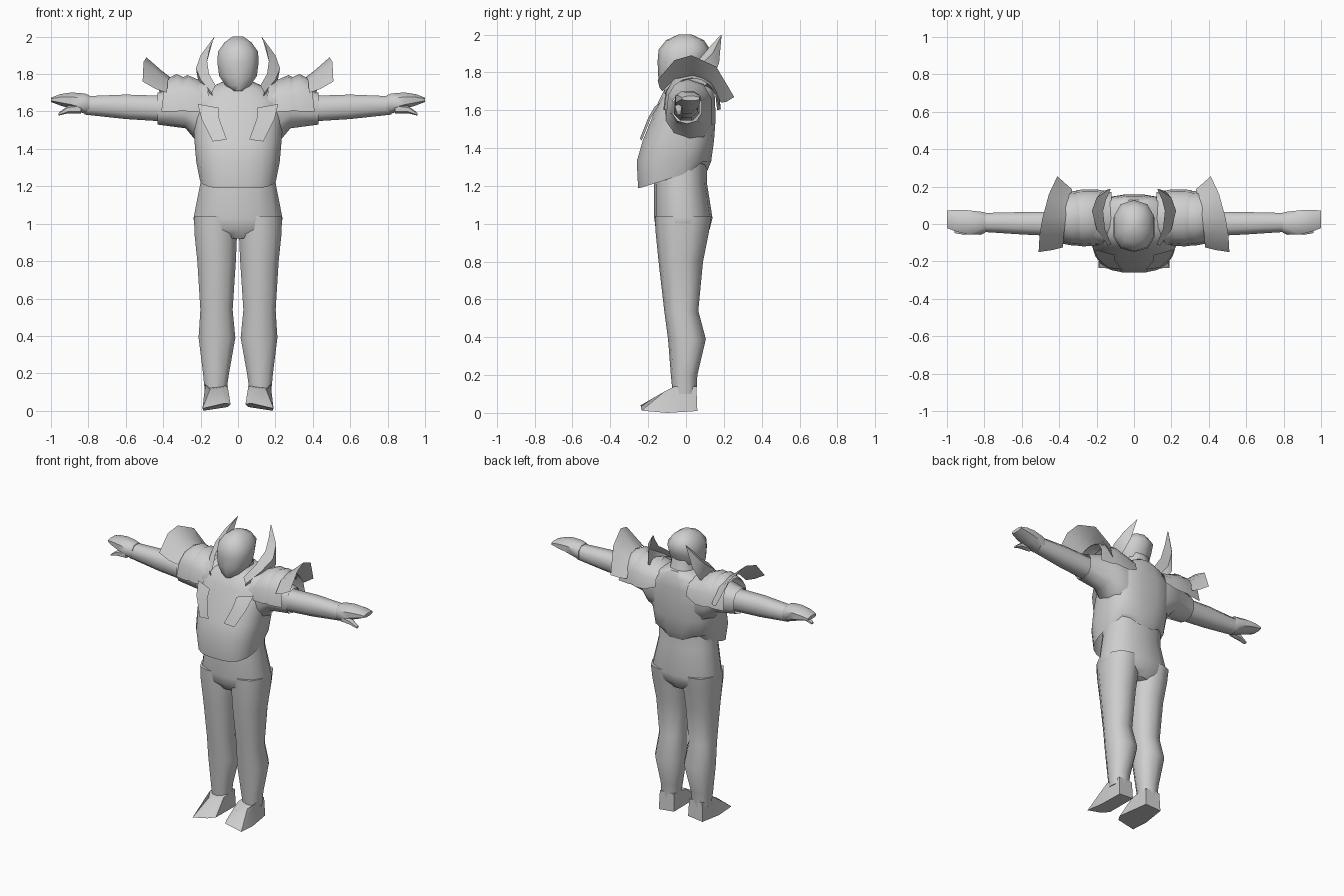
import bpy, math

grey = bpy.data.materials.new("light grey")
grey.diffuse_color = (0.62, 0.62, 0.62, 1)


def make(name, verts, faces, mirror=False, angle=50):
    me = bpy.data.meshes.new(name)
    me.from_pydata(verts, [], faces)
    me.materials.append(grey)
    ob = bpy.data.objects.new(name, me)
    bpy.context.collection.objects.link(ob)
    bpy.ops.object.select_all(action='DESELECT')
    ob.select_set(True)
    bpy.context.view_layer.objects.active = ob
    bpy.ops.object.mode_set(mode='EDIT')
    bpy.ops.mesh.select_all(action='SELECT')
    bpy.ops.mesh.normals_make_consistent(inside=False)
    bpy.ops.object.mode_set(mode='OBJECT')
    bpy.ops.object.shade_smooth_by_angle(angle=math.radians(angle))
    if mirror:
        m = ob.modifiers.new("mirror", 'MIRROR')
        m.use_mirror_merge = False
    return ob


def loft(name, rings, n=8, axis='z', mirror=False, caps=(True, True), power=0.85,
         shift=None, angle=50):
    """Rings are (position, low a, high a, low b, high b); a,b = x,y or y,z."""
    verts, faces = [], []
    for i, (p, a0, a1, b0, b1) in enumerate(rings):
        for k in range(n):
            t = 2 * math.pi * (k + 0.5) / n
            c, s = math.cos(t), math.sin(t)
            c = math.copysign(abs(c) ** power, c)
            s = math.copysign(abs(s) ** power, s)
            a = (a0 + a1) / 2 + (a1 - a0) / 2 * c
            b = (b0 + b1) / 2 + (b1 - b0) / 2 * s
            v = (a, b, p) if axis == 'z' else (p, a, b)
            verts.append(shift(i, v) if shift else v)
    for i in range(len(rings) - 1):
        for k in range(n):
            j = (k + 1) % n
            faces.append((i * n + k, i * n + j, (i + 1) * n + j, (i + 1) * n + k))
    if caps[0]:
        faces.append(tuple(range(n))[::-1])
    if caps[1]:
        faces.append(tuple(range((len(rings) - 1) * n, len(rings) * n)))
    return make(name, verts, faces, mirror, angle)


def strip(name, rows, mirror=True, angle=50):
    """Open sheet through rows of points."""
    m = len(rows[0])
    verts = [p for r in rows for p in r]
    faces = [(i * m + k, i * m + k + 1, (i + 1) * m + k + 1, (i + 1) * m + k)
             for i in range(len(rows) - 1) for k in range(m - 1)]
    return make(name, verts, faces, mirror, angle)


# legs
loft("leg", [(0.10, .06, .18, -.07, .055), (0.20, .045, .19, -.08, .06),
             (0.39, .01, .215, -.095, .105), (0.54, .025, .205, -.115, .065),
             (0.80, .007, .222, -.145, .09), (0.95, .0, .238, -.16, .12),
             (1.04, .0, .24, -.165, .135)], n=10, mirror=True)

# hips and waist
loft("hips", [(0.92, -.15, .15, -.12, .09), (0.97, -.235, .235, -.16, .125),
              (1.03, -.243, .243, -.168, .14), (1.22, -.205, .205, -.168, .11),
              (1.40, -.2, .2, -.15, .11)], n=14)

# boots: wedge sole with sloping instep
foot = [(.055, .055, .02), (.04, -.19, .035), (.07, -.24, .04), (.19, -.235, .012),
        (.185, -.1, 0), (.17, .06, .01),
        (.06, .05, .14), (.055, -.08, .13), (.09, -.11, .115), (.15, -.11, .115),
        (.175, -.06, .14), (.165, .055, .14)]
make("foot", foot, [(5, 4, 3, 2, 1, 0), (6, 7, 8, 9, 10, 11)] +
     [(k, (k + 1) % 6, 6 + (k + 1) % 6, 6 + k) for k in range(6)], True, 40)


# barrel chest: hem dips to a point in front and is scalloped behind
def hem(i, v):
    x, y, z = v
    if i == 0:
        if y < 0:
            z = 1.265 - .075 * min(1, -y / .24)
        else:
            z = 1.30 + .03 * math.cos(x * 45)
    return (x, y, z)


loft("chest", [(1.25, -.205, .205, -.255, .115), (1.33, -.225, .225, -.262, .135),
               (1.44, -.235, .235, -.23, .15), (1.55, -.24, .24, -.185, .158),
               (1.65, -.24, .24, -.145, .155), (1.72, -.17, .17, -.11, .15),
               (1.76, -.08, .08, -.06, .13)], n=20, caps=(False, True), power=.75, shift=hem)

# lapel plates lying on the chest
strip("lapel_plate", [[(.105, -.165, 1.62), (.215, -.135, 1.64)],
                      [(.10, -.2, 1.56), (.195, -.185, 1.56)],
                      [(.06, -.244, 1.45), (.135, -.234, 1.44)]])

# belt tab
strip("belt_tab", [[(-.1, -.172, 1.27), (.1, -.172, 1.27)],
                   [(-.1, -.176, 1.19), (.1, -.176, 1.19)]], mirror=False)

# sleeves, arms, hands
loft("sleeve", [(.16, -.12, .14, 1.41, 1.77), (.23, -.11, .14, 1.45, 1.76),
                (.28, -.09, .12, 1.51, 1.74), (.43, -.075, .085, 1.53, 1.70)],
     n=10, axis='x', mirror=True, caps=(False, False))
loft("arm", [(.36, -.07, .075, 1.54, 1.69), (.44, -.068, .07, 1.545, 1.69),
             (.60, -.06, .068, 1.555, 1.695), (.82, -.045, .062, 1.58, 1.685)],
     n=8, axis='x', mirror=True)
loft("hand", [(.795, -.05, .065, 1.585, 1.69), (.82, -.062, .07, 1.585, 1.7),
              (.89, -.06, .078, 1.61, 1.705), (.95, -.045, .08, 1.63, 1.695),
              (1.0, -.025, .075, 1.65, 1.675)], n=8, axis='x', mirror=True)
loft("thumb", [(.84, -.055, -.015, 1.59, 1.64), (.91, -.06, -.02, 1.59, 1.63),
               (.96, -.05, -.025, 1.578, 1.592)], n=6, axis='x', mirror=True)


# layered shoulder pads: arches over the shoulder
def arch(x, y0, y1, z0, z1, lean=0):
    pts = []
    for k in range(9):
        t = math.pi * k / 8
        s = math.sin(t) ** .75
        pts.append((x + lean * (1 - s), (y0 + y1) / 2 - (y1 - y0) / 2 * math.cos(t),
                    z0 + (z1 - z0) * s))
    return pts


strip("inner_pad", [arch(.12, -.1, .17, 1.63, 1.74), arch(.20, -.115, .185, 1.6, 1.765),
                    arch(.27, -.12, .185, 1.6, 1.795), arch(.31, -.115, .18, 1.61, 1.775)])
strip("outer_pad", [arch(.27, -.115, .18, 1.61, 1.775), arch(.33, -.115, .175, 1.6, 1.80),
                    arch(.39, -.1, .165, 1.6, 1.77, .02)])

# flared shoulder fin
inner = [(.38, -.125, 1.70), (.375, -.06, 1.765), (.365, .04, 1.785),
         (.345, .13, 1.74), (.33, .185, 1.64)]
middle = [(.44, -.14, 1.72), (.42, -.06, 1.80), (.41, .04, 1.82),
          (.39, .14, 1.77), (.365, .215, 1.645)]
outer = [(.51, -.15, 1.76), (.505, -.06, 1.865), (.49, .03, 1.89),
         (.455, .16, 1.83), (.41, .255, 1.67)]
strip("shoulder_fin", [inner, middle, outer])

# pointed collar wings
strip("collar_wing", [
    [(.12, -.11, 1.74), (.155, -.03, 1.80), (.165, .07, 1.87), (.15, .13, 1.94), (.125, .185, 2.0)],
    [(.14, -.115, 1.70), (.2, -.03, 1.77), (.225, .07, 1.83), (.2, .14, 1.90), (.13, .188, 1.995)],
    [(.13, -.10, 1.66), (.17, -.03, 1.68), (.2, .06, 1.70), (.2, .14, 1.76), (.17, .175, 1.85)]])

# neck and head
loft("neck", [(1.66, -.12, .12, -.07, .15), (1.75, -.085, .085, -.06, .115),
              (1.84, -.08, .08, -.06, .09)], n=10)
loft("head", [(1.71, -.03, .03, -.125, -.05), (1.74, -.07, .07, -.14, .04),
              (1.79, -.105, .105, -.148, .085), (1.86, -.115, .115, -.15, .105),
              (1.92, -.112, .112, -.145, .128), (1.97, -.075, .075, -.105, .095),
              (2.0, -.03, .03, -.04, .03)], n=10, angle=60)
